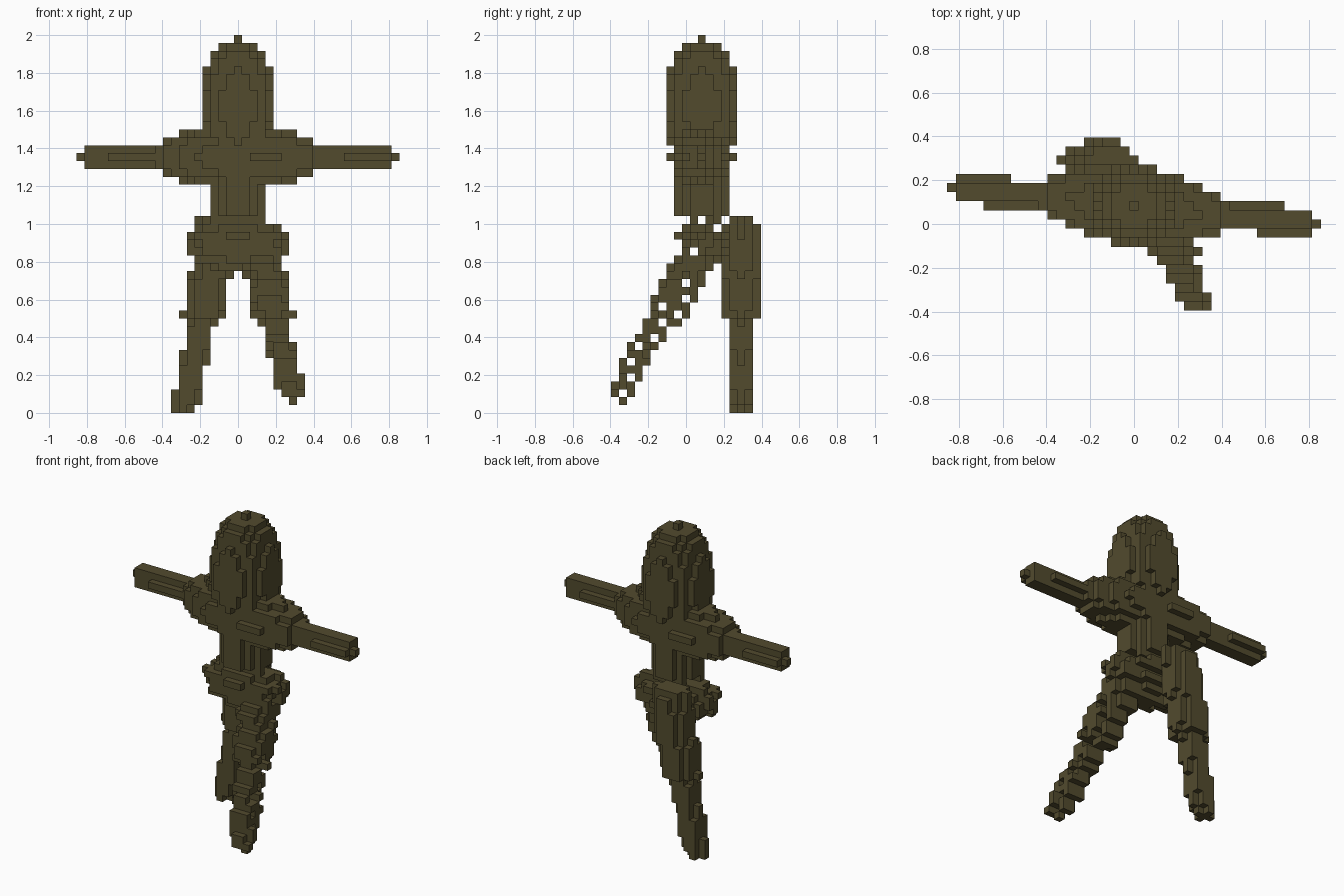
import bpy, bmesh, math
from mathutils import Vector

cube = bpy.data.objects.get("Cube")
if cube:
    bpy.data.objects.remove(cube, do_unlink=True)

V = 1 / 24  # edge length of one block

mat = bpy.data.materials.new("dark olive")
mat.use_nodes = True
OLIVE = (0.085, 0.070, 0.027, 1)
mat.diffuse_color = OLIVE
bsdf = mat.node_tree.nodes["Principled BSDF"]
bsdf.inputs["Base Color"].default_value = OLIVE
bsdf.inputs["Roughness"].default_value = 0.9


def blocks(inside, xs, ys, zs):
    """Block cells in a box that satisfy a rule."""
    return {(x, y, z) for x in range(xs[0], xs[1] + 1)
            for y in range(ys[0], ys[1] + 1)
            for z in range(zs[0], zs[1] + 1) if inside(x, y, z)}


def ellipsoid(cy, cz, rx, ry, rz, skew=0.0, power=2.0):
    """Rule for a solid centred on x = 0; a higher power makes it boxier in z."""
    def rule(x, y, z):
        dy = y - cy - skew * x
        return (x / rx) ** 2 + (dy / ry) ** 2 + (abs(z - cz) / rz) ** power <= 1
    return rule


def build(name, cells):
    """Mesh made of the exposed faces of a set of block cells."""
    bm = bmesh.new()
    verts = {}

    def vert(p):
        if p not in verts:
            verts[p] = bm.verts.new(((p[0] - 0.5) * V, (p[1] - 0.5) * V, p[2] * V))
        return verts[p]

    for c in cells:
        for axis in range(3):
            for side in (0, 1):
                n = list(c)
                n[axis] += 2 * side - 1
                if tuple(n) in cells:
                    continue
                a, b = (axis + 1) % 3, (axis + 2) % 3
                quad = []
                for da, db in ((0, 0), (1, 0), (1, 1), (0, 1)):
                    p = list(c)
                    p[axis] += side
                    p[a] += da
                    p[b] += db
                    quad.append(vert(tuple(p)))
                bm.faces.new(quad if side else quad[::-1])
    mesh = bpy.data.meshes.new(name)
    bm.to_mesh(mesh)
    bm.free()
    mesh.materials.append(mat)
    obj = bpy.data.objects.new(name, mesh)
    bpy.context.collection.objects.link(obj)


# Head, shoulders and waist
build("head", blocks(ellipsoid(2, 38.5, 4.52, 4.52, 8.6, power=2.5),
                     (-5, 5), (-3, 7), (29, 48)))
build("shoulders", blocks(ellipsoid(2, 32, 11.4, 3.9, 3.85, skew=-0.1),
                          (-12, 12), (-4, 8), (28, 36)))
build("waist", blocks(lambda x, y, z: x * x + (y - 2) ** 2 <= 3.3 ** 2,
                      (-4, 4), (-2, 6), (25, 34)))

# Arms, swung slightly about the spine, each with a one-block tip
for name, s in (("left_arm", 1), ("right_arm", -1)):
    arm = blocks(lambda x, y, z: 6 <= x * s <= 19
                 and (y - 2 + 0.1 * x) ** 2 + 1.7 * (z - 32) ** 2 <= 1.62 ** 2,
                 (-20, 20), (-3, 7), (30, 34))
    arm.add((20 * s, 2 - 2 * s, 32))
    build(name, arm)


# Leg leaning outwards: thick thigh over a thinner shin with a small toe
def leg_rule(x, y, z):
    cx = min(-6.85 + 0.2 * z, -2.5)
    r = 2.6 if z >= 12 else 1.67 if z > 0 else 1.25
    if z == 24 and abs(y) > 1:
        return False
    return (x - cx) ** 2 + 1.15 * y * y <= r * r


leg = blocks(leg_rule, (-10, 1), (-3, 3), (0, 24))
build("right_leg", {(x, y + 7, z) for x, y, z in leg})

# Stepping leg and hips, pitched forward and snapped back to the block grid
ANGLE = math.radians(29.5)
FOOT = Vector((-8.605, 1.95))


def pitch(cells):
    c, s = math.cos(ANGLE), math.sin(ANGLE)
    return {(x, round(FOOT.x + y * c + z * s), round(FOOT.y - y * s + z * c))
            for x, y, z in cells}


build("left_leg", pitch({(-x, y, z) for x, y, z in leg if z < 24}))
build("hips", pitch(blocks(ellipsoid(0, 22, 6.45, 3.3, 3.2), (-7, 7), (-4, 4), (18, 26))))
